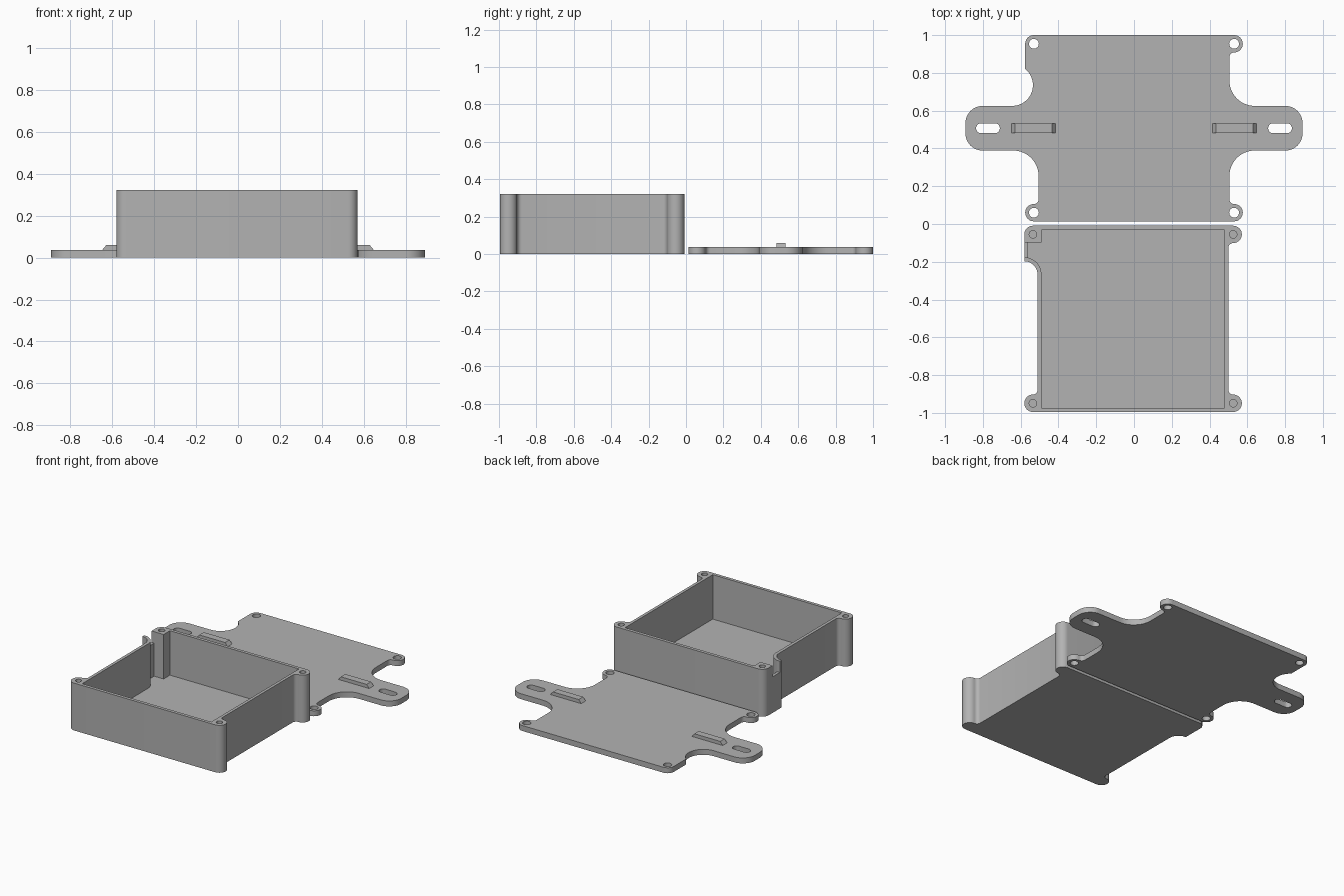
import bpy, bmesh
from math import cos, sin, radians

cube = bpy.data.objects.get("Cube")
if cube:
    bpy.data.objects.remove(cube, do_unlink=True)

grey = bpy.data.materials.new("plain grey")
COLOUR = (0.45, 0.45, 0.45, 1)
grey.use_nodes = True
grey.diffuse_color = COLOUR
grey.node_tree.nodes["Principled BSDF"].inputs["Base Color"].default_value = COLOUR

# Shared plan dimensions, measured from the centre of each half
BODY_X, HALF_Y = 0.505, 0.493
EAR_X, EAR_Y, EAR_R, FILLET = 0.53, 0.447, 0.046, 0.025
EDGE_X = EAR_X + EAR_R
LID_AT, BOX_AT = (0, 0.507), (-0.005, -0.502)
LID_Z, BOX_Z, FLOOR_Z, NOTCH_Z = 0.037, 0.322, 0.02, 0.245


def arc(cx, cy, r, start, end, steps=10):
    angles = [radians(start + (end - start) * i / steps) for i in range(steps + 1)]
    return [(cx + r * cos(a), cy + r * sin(a)) for a in angles]


def flip(points, sx, sy):
    out = [(x * sx, y * sy) for x, y in points]
    return out[::-1] if sx * sy < 0 else out


def prism(name, points, z0, z1, at=(0, 0)):
    bm = bmesh.new()
    face = bm.faces.new([bm.verts.new((x + at[0], y + at[1], z0)) for x, y in points])
    top = bmesh.ops.extrude_face_region(bm, geom=[face])["geom"]
    moved = [v for v in top if isinstance(v, bmesh.types.BMVert)]
    bmesh.ops.translate(bm, verts=moved, vec=(0, 0, z1 - z0))
    bmesh.ops.remove_doubles(bm, verts=bm.verts, dist=0.0001)
    bmesh.ops.recalc_face_normals(bm, faces=bm.faces)
    mesh = bpy.data.meshes.new(name)
    bm.to_mesh(mesh)
    bm.free()
    mesh.materials.append(grey)
    obj = bpy.data.objects.new(name, mesh)
    bpy.context.collection.objects.link(obj)
    return obj


def cut(obj, cutters):
    for c in cutters:
        c.hide_render = True
        mod = obj.modifiers.new("cut", "BOOLEAN")
        mod.operation, mod.solver, mod.object = "DIFFERENCE", "EXACT", c
    graph = bpy.context.evaluated_depsgraph_get()
    mesh = bpy.data.meshes.new_from_object(obj.evaluated_get(graph))
    obj.modifiers.clear()
    obj.data = mesh
    for c in cutters:
        bpy.data.objects.remove(c, do_unlink=True)


def smooth(obj):
    bpy.ops.object.select_all(action="DESELECT")
    obj.select_set(True)
    bpy.context.view_layer.objects.active = obj
    bpy.ops.object.shade_smooth_by_angle(angle=radians(30))


def rect(x0, x1, y0, y1):
    return [(x0, y0), (x1, y0), (x1, y1), (x0, y1)]


def screw_holes(r, z0, z1, at):
    return [prism("screw_cutter", arc(sx * EAR_X, sy * EAR_Y, r, 0, 345, 23), z0, z1, at)
            for sx in (-1, 1) for sy in (-1, 1)]


# Screw ear at the right back corner, and the widened left back corner
ear = (arc(EAR_X, EAR_Y, EAR_R, 90, -90, 16)
       + arc(BODY_X + FILLET, EAR_Y - EAR_R - FILLET, FILLET, 90, 180, 6))
wide_corner = arc(-EAR_X, EAR_Y, EAR_R, 180, 90)

# Lid: plate with two mounting arms
ARM_X, ARM_Y, ARM_R, SWEEP = 0.892, 0.118, 0.09, 0.135
arm_end = arc(ARM_X - ARM_R, ARM_Y - ARM_R, ARM_R, 90, 0)
quarter = ear + arc(BODY_X + SWEEP, ARM_Y + SWEEP, SWEEP, 180, 270, 14) + arm_end
outline = (quarter + flip(quarter, 1, -1) + flip(quarter, -1, -1)
           + flip(arm_end, -1, 1)
           + arc(-0.645, ARM_Y + 0.11, 0.11, -90, 51, 16) + wide_corner)
lid = prism("lid_plate", outline, 0, LID_Z, LID_AT)
slot = arc(0.81, 0, 0.026, -90, 90) + arc(0.736, 0, 0.026, 90, 270)
slots = [prism("slot_cutter", flip(slot, s, 1), -0.1, 0.1, LID_AT) for s in (1, -1)]
cut(lid, slots + screw_holes(0.026, -0.1, 0.1, LID_AT))
smooth(lid)

# Raised ribs on the arms, with sloping ends
for side, s in (("left", 1), ("right", -1)):
    rib = prism(side + "_rib", rect(s * 0.532 - 0.12, s * 0.532 + 0.12, -0.024, 0.024),
                LID_Z - 0.005, 0.06, LID_AT)
    for v in rib.data.vertices:
        if v.co.z > LID_Z:
            v.co.x += 0.023 if v.co.x < s * 0.532 else -0.023

# Box: open tray with a cable passage and notch in the wide corner
outline = (ear + flip(ear, 1, -1) + flip(ear, -1, -1)
           + arc(-EDGE_X, 0.235, 0.07, 0, 90) + wide_corner)
box = prism("box_tray", outline, 0, BOX_Z, BOX_AT)
IN_X, IN_Y, PASS_X, PASS_Y = 0.485, 0.471, 0.556, 0.403
cavity = ([(IN_X, IN_Y), (IN_X, -IN_Y), (-IN_X, -IN_Y)]
          + arc(-EDGE_X, 0.235, 0.091, 0, 77)
          + [(-PASS_X, PASS_Y), (-IN_X, PASS_Y), (-IN_X, IN_Y)])
cut(box, [prism("cavity_cutter", cavity, FLOOR_Z, 0.5, BOX_AT),
          prism("notch_cutter", rect(-0.62, -0.54, 0.324, PASS_Y), NOTCH_Z, 0.5, BOX_AT)]
    + screw_holes(0.02, 0.1, 0.5, BOX_AT))
smooth(box)
